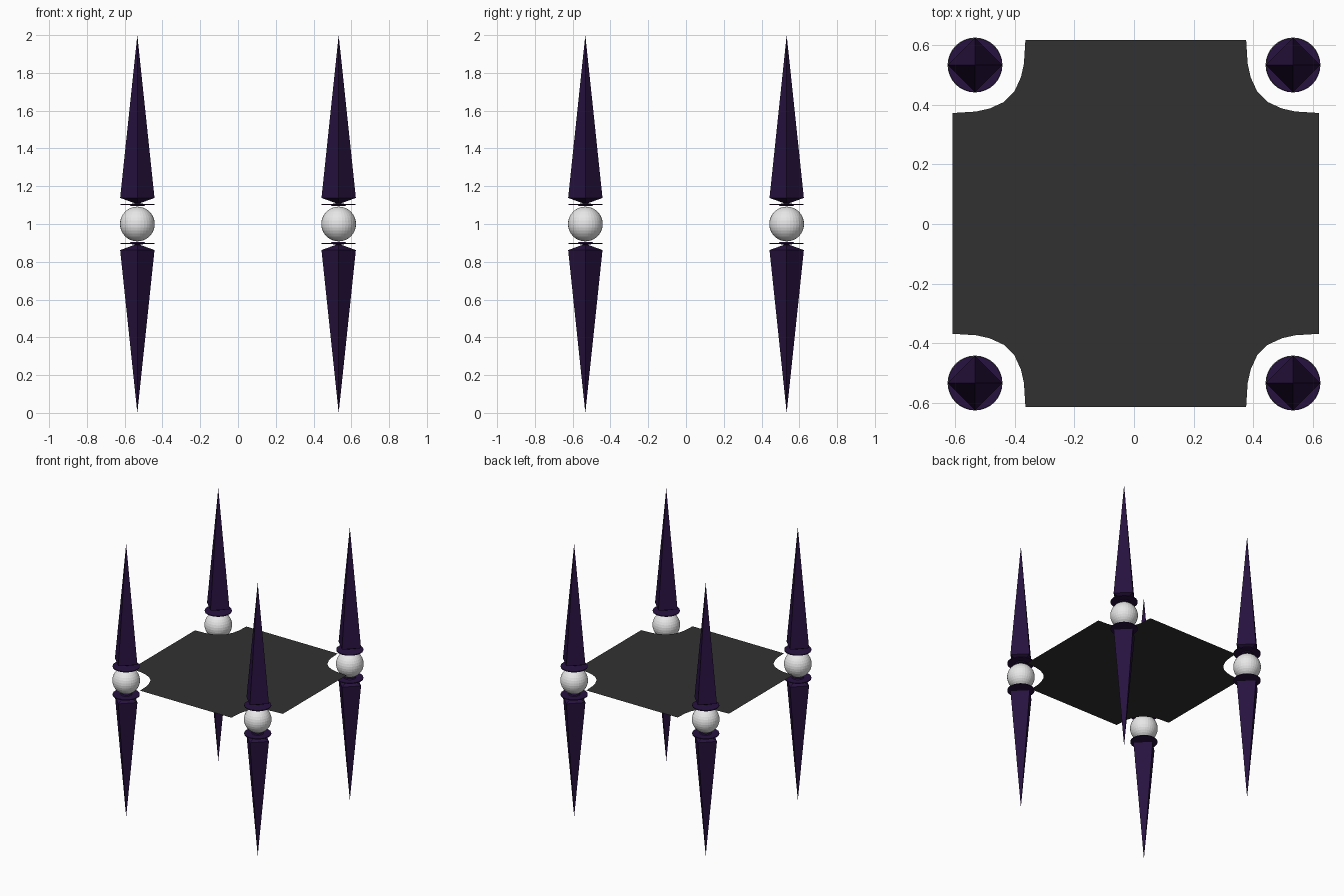
import bpy, bmesh, math

if "Cube" in bpy.data.objects:
    bpy.data.objects.remove(bpy.data.objects["Cube"])


def material(name, rgb):
    m = bpy.data.materials.new(name)
    m.diffuse_color = (*rgb, 1)
    m.use_nodes = True
    m.node_tree.nodes["Principled BSDF"].inputs["Base Color"].default_value = m.diffuse_color
    return m


PURPLE = material("dark purple", (0.02, 0.006, 0.05))
GREY = material("charcoal", (0.031, 0.031, 0.031))
WHITE = material("light grey", (0.8, 0.8, 0.8))
MID = 1.0      # height of the tabletop and ball centres
LEG = 0.533    # leg offset from the middle


def finish(bm, name, mat, loc):
    mesh = bpy.data.meshes.new(name)
    bm.to_mesh(mesh)
    bm.free()
    mesh.materials.append(mat)
    ob = bpy.data.objects.new(name, mesh)
    ob.location = loc
    bpy.context.collection.objects.link(ob)
    return ob


def lathe(name, profile, sides, mat, loc):
    """Revolve (radius, z) points; first and last points lie on the axis."""
    bm = bmesh.new()
    rings = []
    for r, z in profile:
        if r == 0:
            rings.append([bm.verts.new((0, 0, z))] * sides)
        else:
            rings.append([bm.verts.new((r * math.cos(2 * math.pi * i / sides),
                                        r * math.sin(2 * math.pi * i / sides), z))
                          for i in range(sides)])
    for a, b in zip(rings, rings[1:]):
        for i in range(sides):
            j = (i + 1) % sides
            bm.faces.new(list(dict.fromkeys((a[i], a[j], b[j], b[i]))))
    bmesh.ops.recalc_face_normals(bm, faces=bm.faces)
    return finish(bm, name, mat, loc)


# Tabletop: a thin sheet with rounded notches around the legs
notch = [(0.245, 0), (0.24, 0.08), (0.23, 0.125), (0.208, 0.173),
         (0.173, 0.208), (0.125, 0.23), (0.08, 0.24), (0, 0.245)]
half = 0.615
outline = []
for sx, sy in ((1, 1), (-1, 1), (-1, -1), (1, -1)):
    pts = [(sx * (half - a), sy * (half - b)) for a, b in notch]
    outline += pts if sx * sy < 0 else pts[::-1]
bm = bmesh.new()
bm.faces.new([bm.verts.new((x, y, 0)) for x, y in outline])
bmesh.ops.triangulate(bm, faces=bm.faces)
finish(bm, "tabletop", GREY, (0.006, 0.002, MID))

# Legs: ball with a collar disc and four-sided spike above and below
for sx, side in ((-1, "left"), (1, "right")):
    for sy, end in ((-1, "front"), (1, "back")):
        loc = (sx * LEG, sy * LEG, MID)
        tag = f"{end}_{side}"
        bm = bmesh.new()
        bmesh.ops.create_uvsphere(bm, u_segments=32, v_segments=16, radius=0.092)
        finish(bm, tag + "_ball", WHITE, loc)
        for s, level in ((1, "upper"), (-1, "lower")):
            lathe(f"{tag}_{level}_spike",
                  [(0, s * 0.105), (0.091, s * 0.138), (0, s * 1.0)], 4, PURPLE, loc)
            lathe(f"{tag}_{level}_collar",
                  [(0, s * 0.094), (0.035, s * 0.094), (0.04, s * 0.1), (0.09, s * 0.1),
                   (0.09, s * 0.106), (0.03, s * 0.107), (0, s * 0.113)],
                  32, PURPLE, loc)
